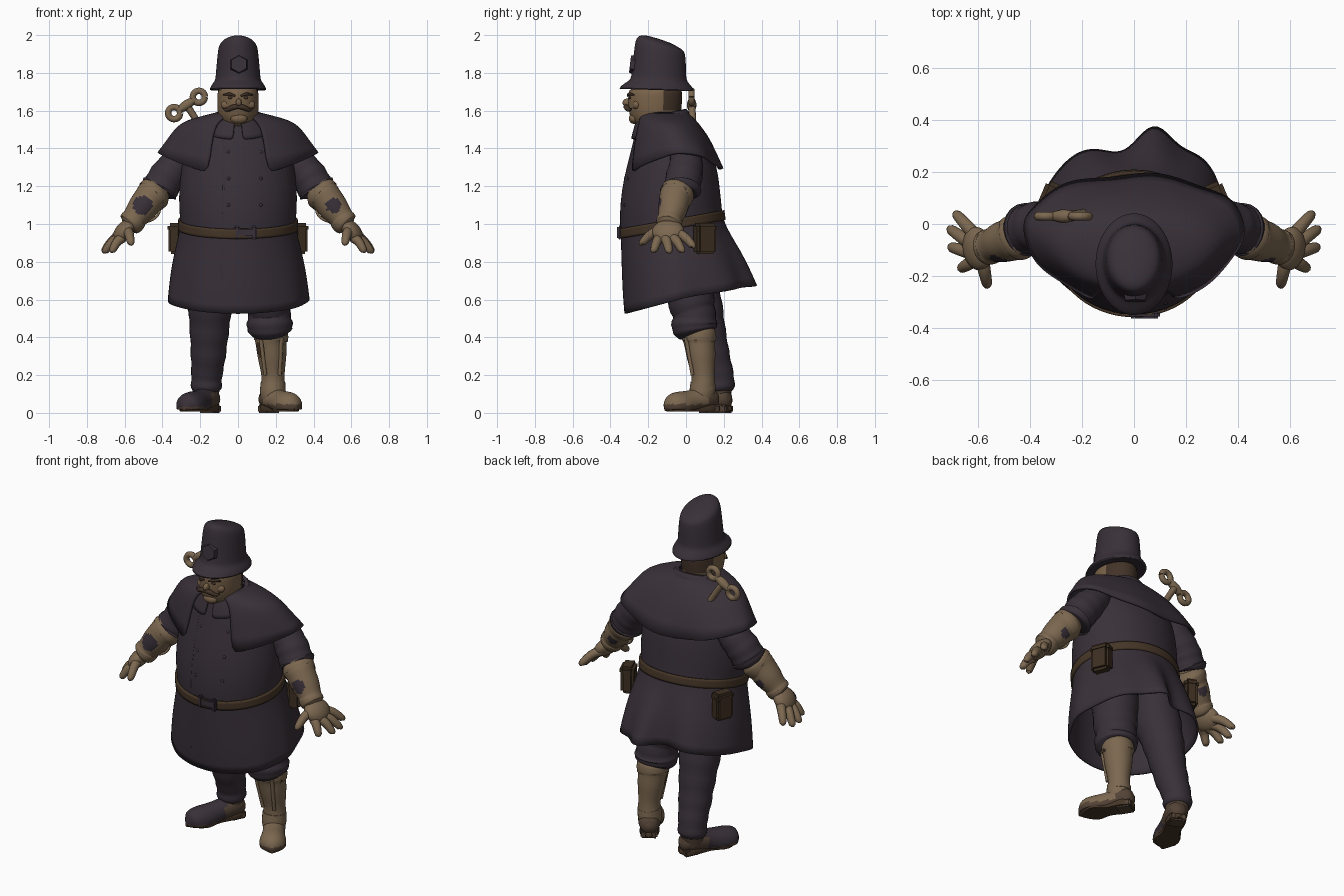
import bpy, bmesh
from math import sin, cos, pi, exp, radians
from mathutils import Vector, Matrix
from mathutils.bvhtree import BVHTree

if "Cube" in bpy.data.objects:
    bpy.data.objects.remove(bpy.data.objects["Cube"])


def material(name, rgb):
    m = bpy.data.materials.new(name)
    m.use_nodes = True
    m.diffuse_color = (*rgb, 1)
    m.node_tree.nodes["Principled BSDF"].inputs["Base Color"].default_value = (*rgb, 1)
    return m


CLOTH = material("dark plum cloth", (.04, .03, .04))
BRASS = material("dull brass", (.2, .137, .08))
SKIN = material("tan skin", (.19, .122, .066))
LEATHER = material("brown leather", (.06, .036, .02))
POUCH = material("dark pouch leather", (.046, .028, .015))
SHOE = material("worn shoe brown", (.085, .055, .036))
HAIR = material("brown hair", (.055, .033, .021))


def finish(name, bm, mats, rule=None, subsurf=0, thick=0, angle=50):
    """Turn a bmesh into a shaded object; rule picks a material slot from a face centre."""
    bmesh.ops.recalc_face_normals(bm, faces=bm.faces)
    if rule:
        for f in bm.faces:
            f.material_index = rule(f.calc_center_median())
    me = bpy.data.meshes.new(name)
    bm.to_mesh(me)
    bm.free()
    for m in mats if isinstance(mats, tuple) else (mats,):
        me.materials.append(m)
    me.shade_smooth()
    me.set_sharp_from_angle(angle=radians(angle))
    ob = bpy.data.objects.new(name, me)
    bpy.context.collection.objects.link(ob)
    if subsurf:
        ob.modifiers.new("smooth", 'SUBSURF').levels = subsurf
        ob.modifiers["smooth"].render_levels = subsurf
    if thick:
        sol = ob.modifiers.new("thickness", 'SOLIDIFY')
        sol.thickness, sol.offset = thick, 0
    return ob


def bridge(bm, rows, closed, cap):
    n = len(rows[0])
    for lo, hi in zip(rows, rows[1:]):
        for j in range(n if closed else n - 1):
            k = (j + 1) % n
            bm.faces.new((lo[j], lo[k], hi[k], hi[j]))
    if cap:
        bm.faces.new(rows[0])
        bm.faces.new(rows[-1])


def shell(name, rings, mat, gap=0, n=48, p=2, cap=False, thick=0, warp=None, rule=None):
    """Stacked tilted ovals: (z at y=0, tilt, half width, front y, back y)."""
    bm = bmesh.new()
    rows = []
    power = lambda c: abs(c) ** (2 / p) * (1 if c > 0 else -1)
    for i, (z, tilt, rx, yf, yb) in enumerate(rings):
        row = []
        for j in range(n):
            a = 2 * pi * j / n if not gap else gap + (2 * pi - 2 * gap) * j / (n - 1)
            y = (yf + yb) / 2 - (yb - yf) / 2 * power(cos(a))
            v = Vector((rx * power(sin(a)), y, z + tilt * y))
            row.append(bm.verts.new(warp(v, i, a) if warp else v))
        rows.append(row)
    bridge(bm, rows, not gap, cap)
    return finish(name, bm, mat, rule, 1, thick)


def tube(name, pts, mat, n=20, steps=4, wrinkle=0, rule=None, floor=-1):
    """Smooth tube through (x, y, z, radius) points."""
    pts = [Vector(q) for q in pts]
    ext = [2 * pts[0] - pts[1]] + pts + [2 * pts[-1] - pts[-2]]
    path = []
    for a, b, c, d in zip(ext, ext[1:], ext[2:], ext[3:]):
        for k in range(steps):
            t = k / steps
            path.append(b + (c - a) * (t / 2) + (2 * a - 5 * b + 4 * c - d) * (t * t / 2)
                        + (3 * b - a - 3 * c + d) * (t ** 3 / 2))
    path.append(pts[-1])
    bm = bmesh.new()
    rows, old, q = [], None, None
    for i, s in enumerate(path):
        tan = (path[min(i + 1, len(path) - 1)] - path[max(i - 1, 0)]).to_3d().normalized()
        q = old.rotation_difference(tan) @ q if old else tan.to_track_quat('Z', 'X')
        old = tan
        r = max(s.w, .002) * (1 + wrinkle * sin(i * 1.7))
        row = []
        for j in range(n):
            a = 2 * pi * j / n
            v = s.to_3d() + q @ Vector((r * cos(a), r * sin(a), 0))
            v.z = max(v.z, floor)
            row.append(bm.verts.new(v))
        rows.append(row)
    bridge(bm, rows, True, True)
    return finish(name, bm, mat, rule)


def ball(name, loc, size, mat, rot=None):
    bm = bmesh.new()
    m = Matrix.LocRotScale(Vector(loc), rot, Vector(size))
    bmesh.ops.create_uvsphere(bm, u_segments=20, v_segments=12, radius=1, matrix=m)
    return finish(name, bm, mat)


def box(name, loc, size, mat, turn=0, bevel=.008):
    bm = bmesh.new()
    m = Matrix.Translation(loc) @ Matrix.Rotation(turn, 4, 'Z') @ Matrix.Diagonal((*size, 1))
    bmesh.ops.create_cube(bm, size=1, matrix=m)
    bmesh.ops.bevel(bm, geom=bm.edges[:], offset=bevel, segments=2, affect='EDGES')
    return finish(name, bm, mat)


def flip(s, pts):
    return [(s * q[0], *q[1:]) for q in pts]


# Coat with flared skirt, full at the back, and a raised tail fold
coat_rings = [(.61, .265, .37, -.32, .24), (.7, .26, .36, -.328, .237), (.8, .25, .346, -.333, .23),
              (.95, .2, .31, -.338, .205), (1.01, .18, .298, -.339, .187), (1.06, .16, .303, -.345, .183),
              (1.15, .1, .308, -.342, .175), (1.25, .05, .3, -.325, .165), (1.35, 0, .285, -.295, .145),
              (1.45, 0, .25, -.27, .09), (1.53, 0, .18, -.25, .02), (1.57, 0, .11, -.23, -.01)]


def skirt_folds(v, i, a):
    k = max(0, .95 - coat_rings[i][0]) / .34
    v.x *= 1 + .012 * k * sin(9 * a)
    if cos(a) < 0:
        v.y += k * (.07 * sin(2 * a) ** 2 + .03 * cos(a) ** 2
                    + .1 * exp(-((v.x - .08) / .08) ** 2) + .006 * sin(v.x * 30))
    return v


coat = shell("coat", coat_rings, CLOTH, n=64, thick=.012, warp=skirt_folds)
tree = BVHTree.FromPolygons([v.co for v in coat.data.vertices], [f.vertices for f in coat.data.polygons])


def on_coat(x, z):
    hit = tree.ray_cast(Vector((x, -2, z)), Vector((0, 1, 0)))[0]
    return hit if hit else Vector((x, -.32, z))


tube("coat_front_edge", [(*on_coat(-.07 - .02 * (1.46 - z), z), .007)
                         for z in (1.46, 1.35, 1.2, 1.05, .95, .85, .7, .56)], CLOTH, n=8)
for x in (-.05, .12):
    for z in (1.38, 1.24, 1.1):
        ball("coat_button", on_coat(x, z), (.01, .009, .01), CLOTH)


# Shoulder cape and folded collar, both open at the front
def cape_drape(v, i, a):
    v.y += .045 * sin(a) ** 2 * i / 5
    if i == 5:
        v.z -= (.12 if cos(a) > 0 else .085) * cos(a) ** 2
        v.y += .008 * sin(7 * a)
    return v


shell("shoulder_cape", [(1.585, 0, .11, -.235, 0), (1.567, 0, .18, -.25, .025), (1.543, 0, .275, -.258, .05),
                        (1.505, 0, .328, -.27, .08), (1.44, 0, .372, -.288, .128), (1.375, 0, .422, -.315, .188)],
      CLOTH, gap=.4, p=1.9, thick=.014, warp=cape_drape)
shell("collar", [(1.6, .2, .11, -.245, -.01), (1.61, .25, .125, -.262, 0), (1.575, .3, .16, -.275, .015),
                 (1.54, .32, .185, -.288, .025)], CLOTH, gap=.14, thick=.012)

# Belt, buckle and pouches
shell("belt", [(.985, .18, .311, -.35, .203), (1.01, .18, .31, -.353, .201), (1.037, .18, .31, -.353, .196)],
      LEATHER, n=64, thick=.014)
box("belt_buckle", (.04, -.353, .955), (.09, .022, .05), CLOTH)
for s in (-1, 1):
    box("buckle_wing", (.04 + s * .045, -.351, .955), (.03, .026, .075), CLOTH)
    box("belt_pouch", (s * .318, .1, .915), (.075, .11, .15), POUCH, s * .4, .015)
    box("pouch_flap", (s * .319, .101, .98), (.082, .117, .05), POUCH, s * .4, .015)


# Arms: sleeve, armoured glove with worn patches, hand and fingers
def worn(c):
    spots = [((-.505, -.14, 1.1), .052), ((.505, -.15, 1.1), .042),
             ((.5, .01, 1.06), .03), ((-.5, .01, 1.06), .03)]
    return int(any((c - Vector(p)).length < r for p, r in spots))


for s in (-1, 1):
    tube("sleeve", flip(s, [(.2, 0, 1.43, .05), (.27, 0, 1.37, .08), (.33, 0, 1.305, .09),
                            (.375, -.01, 1.25, .096), (.405, -.02, 1.2, .096), (.415, -.022, 1.185, .102),
                            (.42, -.025, 1.175, .085)]), CLOTH, wrinkle=.02)
    tube("glove_gauntlet", flip(s, [(.415, -.035, 1.19, .07), (.438, -.045, 1.168, .09), (.455, -.052, 1.15, .091),
                                    (.465, -.057, 1.14, .084), (.51, -.07, 1.08, .078), (.545, -.083, 1.035, .066),
                                    (.555, -.087, 1.02, .069), (.57, -.092, 1.0, .066), (.58, -.095, .99, .05)]),
         (BRASS, CLOTH), n=32, steps=6, rule=worn)
    tube("gauntlet_wire", flip(s, [(.41, -.06, 1.12, .007), (.418, -.075, 1.06, .007), (.45, -.085, 1.025, .007),
                                   (.52, -.09, 1.0, .007)]), BRASS, n=8)
    axis = Vector((s * .075, -.012, -.09))
    ball("palm", (s * .603, -.095, .962), (.085, .045, .072), BRASS, axis.to_track_quat('Z', 'Y'))
    for (kx, ky, kz), (tx, ty, tz) in [((.61, -.045, .95), (.683, .035, .885)), ((.63, -.075, .93), (.706, -.022, .86)),
                                       ((.63, -.11, .925), (.703, -.09, .856)), ((.615, -.14, .925), (.665, -.17, .86)),
                                       ((.585, -.14, .965), (.567, -.232, .9))]:
        mid = [(k + t) / 2 for k, t in zip((kx, ky, kz + .015), (tx, ty, tz + .01))]
        tube("finger", flip(s, [(kx, ky, kz, .028), (*mid, .025), (tx, ty, tz, .019),
                                (tx + .003, ty, tz - .012, .005)]), BRASS, n=10, steps=3)

# Legs: full trouser, short trouser over a metal shin
tube("right_trouser", [(-.13, .0, .95, .13), (-.14, .04, .7, .13), (-.148, .08, .55, .115), (-.152, .11, .42, .102),
                       (-.158, .14, .3, .092), (-.165, .17, .2, .082), (-.168, .178, .13, .08),
                       (-.168, .18, .11, .06)], CLOTH, n=24, wrinkle=.025)
tube("left_trouser", [(.13, 0, .95, .13), (.145, .01, .75, .13), (.16, .03, .58, .122), (.166, .045, .52, .112),
                      (.168, .045, .47, .122), (.17, .05, .43, .112), (.172, .055, .41, .08)], CLOTH, n=24, wrinkle=.02)
tube("metal_shin", [(.173, .065, .44, .085), (.174, .067, .42, .091), (.175, .07, .39, .091), (.175, .071, .375, .083),
                    (.18, .08, .3, .076), (.185, .09, .2, .062), (.185, .092, .12, .066)], (BRASS, LEATHER), n=32, steps=6,
     rule=lambda c: int((c - Vector((.115, .03, .335))).length < .04))
for x in (.12, .23):
    tube("shin_rod", [(x, .0, .4, .012), (.183 + (x - .175) * .7, .035, .2, .01)], BRASS, n=8)
box("shin_latch", (.255, .05, .385), (.02, .03, .025), LEATHER)


# Footwear: rounded uppers, flat soles and block heels
def shoe(name, heel, toe, mats, split, edge):
    h, t = Vector((*heel, 0)), Vector((*toe, 0))
    d = (t - h).normalized()
    at = lambda k, z, r: (*(h + (t - h) * k).to_2d(), z, r)
    back, front = h - d * .055, t + d * .07
    tube(name + "_upper", [(*back.to_2d(), .07, .012), (*(h - d * .035).to_2d(), .07, .045), at(.1, .075, .062),
                           at(.5, .06, .062), at(.85, .04, .074), at(1.1, .035, .068), (*(t + d * .05).to_2d(), .03, .045),
                           (*front.to_2d(), .025, .01)], mats, n=32, floor=.018,
         rule=lambda c: int(c.z < edge or (c - h).dot(d) < split))
    tube(name + "_sole", [(*back.to_2d(), .02, .01), at(0, .02, .055), at(.5, .02, .05), at(.9, .02, .073),
                          (*front.to_2d(), .02, .01)], LEATHER, n=16, floor=.008)
    box(name + "_heel", h + Vector((0, 0, .022)), (.095, .09, .044), SHOE, d.to_2d().angle_signed(Vector((0, -1))))


shoe("right_shoe", (-.15, .19), (-.255, -.03), (CLOTH, SHOE), .09, .03)
shoe("left_boot", (.165, .12), (.27, -.05), (BRASS, SHOE), .04, .045)
tube("left_boot_ankle", [(.185, .09, .16, .066), (.185, .085, .1, .068), (.19, .075, .05, .055)], BRASS)
tube("right_shoe_ankle", [(-.165, .178, .15, .07), (-.165, .17, .06, .06)], SHOE)

# Head with hair at the back, face features
shell("head", [(1.5, 0, .05, -.24, -.06), (1.53, 0, .085, -.275, -.04), (1.56, 0, .102, -.292, -.03),
               (1.6, 0, .11, -.305, -.025), (1.65, 0, .11, -.308, -.02), (1.69, 0, .109, -.305, -.02),
               (1.73, 0, .104, -.3, -.02)], (SKIN, HAIR), n=40, cap=True,
      rule=lambda c: int(c.z > 1.585 and c.y > -.115))
ball("nose", (.004, -.312, 1.642), (.016, .024, .022), SKIN)
ball("chin", (.005, -.275, 1.558), (.045, .028, .028), SKIN)
for s in (-1, 1):
    tube("moustache_half", flip(s, [(0, -.318, 1.622, .012), (.03, -.315, 1.617, .014), (.058, -.302, 1.604, .01),
                                    (.08, -.288, 1.612, .003)]), HAIR, n=10)
    tube("eyebrow", flip(s, [(.015, -.308, 1.678, .005), (.045, -.301, 1.688, .008), (.078, -.275, 1.683, .004)]), HAIR, n=8)
    ball("cheek", (s * .055, -.262, 1.63), (.036, .022, .026), SKIN)
    ball("eye", (s * .042, -.298, 1.668), (.013, .006, .007), HAIR)

# Tall helmet with a slanted flat crown, turned-out brim and hexagonal badge
shell("helmet", [(1.72, -.03, .1, -.29, -.01), (1.7, -.03, .146, -.352, .042), (1.708, -.03, .151, -.355, .044),
                 (1.73, -.03, .142, -.335, .03), (1.755, -.02, .122, -.298, .006), (1.775, 0, .119, -.29, .001),
                 (1.85, 0, .113, -.282, 0), (1.895, -.2, .106, -.272, -.004), (1.914, -.28, .098, -.263, -.01),
                 (1.924, -.32, .072, -.24, -.04), (1.936, -.31, .03, -.2, -.09)], CLOTH, n=40, cap=True)
bm = bmesh.new()
turn = Matrix.Translation((.005, -.284, 1.845)) @ Matrix.Rotation(pi / 2 - .12, 4, 'X')
bmesh.ops.create_cone(bm, cap_ends=True, segments=6, radius1=.052, radius2=.045, depth=.025, matrix=turn)
finish("helmet_badge", bm, CLOTH, angle=25)

# Winding key standing out of the back
for x, z in ((-.207, 1.673), (-.338, 1.587)):
    tube("key_ring", [(x + .032 * cos(k * pi / 6), .03, z + .032 * sin(k * pi / 6), .017) for k in range(13)],
         BRASS, n=10, steps=2)
tube("key_bridge", [(-.232, .03, 1.657, .018), (-.272, .03, 1.63, .026), (-.313, .03, 1.603, .018)], BRASS, n=12)
tube("key_shaft", [(-.272, .03, 1.63, .02), (-.23, .035, 1.565, .018), (-.19, .04, 1.5, .018)], BRASS, n=12)
